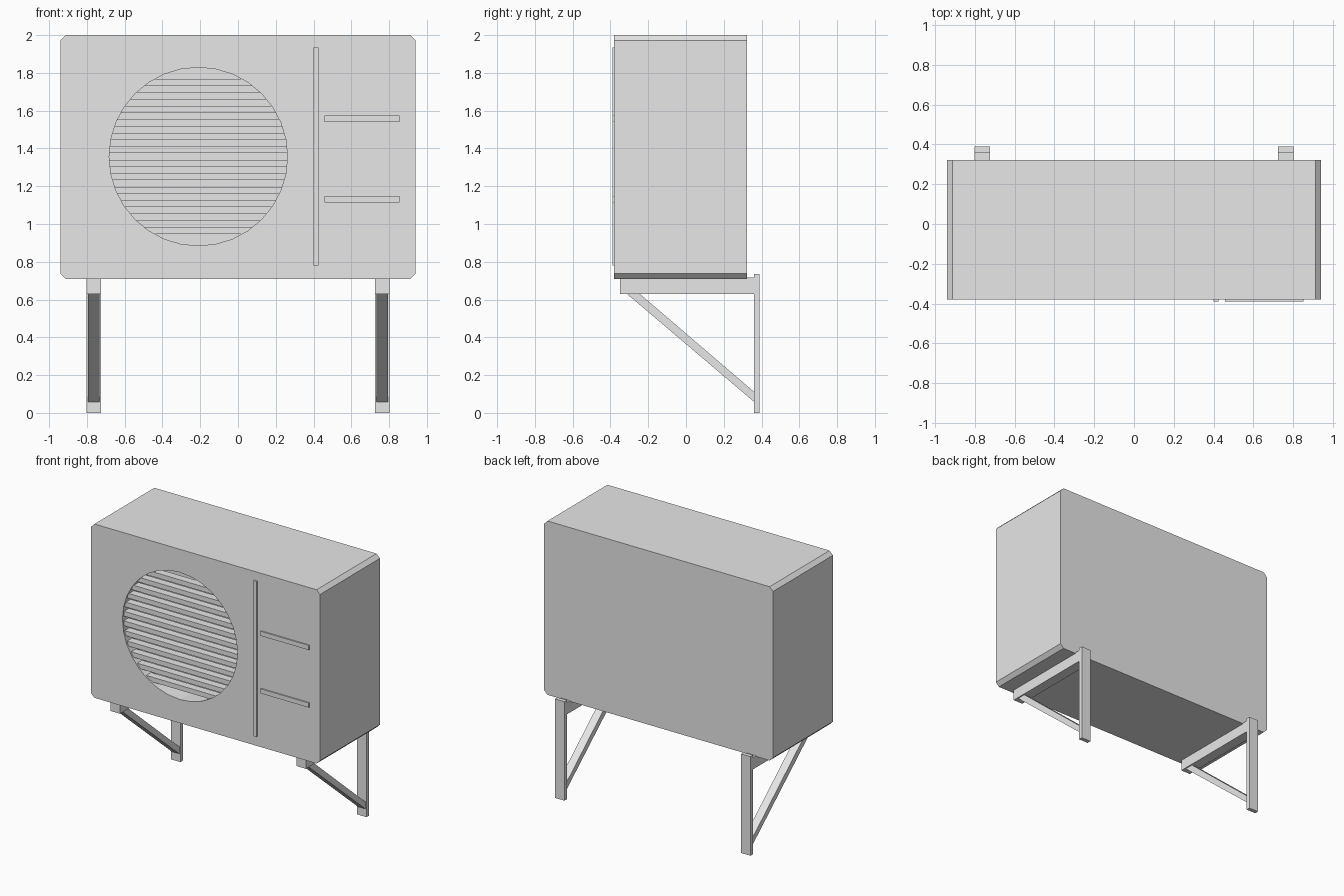
import bpy, bmesh, math

if "Cube" in bpy.data.objects:
    bpy.data.objects.remove(bpy.data.objects["Cube"])

grey = bpy.data.materials.new("light_grey")
grey.diffuse_color = (0.8, 0.8, 0.8, 1)
grey.use_nodes = True
grey.node_tree.nodes["Principled BSDF"].inputs["Base Color"].default_value = grey.diffuse_color


def prism(name, profile, a, b, axis):
    """Extrude a 2D profile from a to b: axis 'x' takes (y, z), 'y' takes (x, z)."""
    bm = bmesh.new()
    place = (lambda p, t: (t, p[0], p[1])) if axis == 'x' else (lambda p, t: (p[0], t, p[1]))
    ends = [[bm.verts.new(place(p, t)) for p in profile] for t in (a, b)]
    bm.faces.new(ends[0])
    bm.faces.new(ends[1][::-1])
    n = len(profile)
    for i in range(n):
        j = (i + 1) % n
        bm.faces.new((ends[0][j], ends[0][i], ends[1][i], ends[1][j]))
    bmesh.ops.recalc_face_normals(bm, faces=bm.faces)
    me = bpy.data.meshes.new(name)
    bm.to_mesh(me)
    bm.free()
    me.materials.append(grey)
    ob = bpy.data.objects.new(name, me)
    bpy.context.collection.objects.link(ob)
    return ob


def box(name, x, y, z):
    return prism(name, [(x[0], z[0]), (x[1], z[0]), (x[1], z[1]), (x[0], z[1])], y[0], y[1], 'y')


# Casing outline with chamfered corners
W, Z0, Z1, C = 0.94, 0.71, 2.0, 0.028
outline = [(-W + C, Z0), (W - C, Z0), (W, Z0 + C), (W, Z1 - C),
           (W - C, Z1), (-W + C, Z1), (-W, Z1 - C), (-W, Z0 + C)]
FRONT, SEAM, BACK = -0.381, -0.23, 0.322
prism("rear_casing", outline, SEAM, BACK, 'y')
panel = prism("front_panel", outline, FRONT, SEAM, 'y')

# Round fan opening cut through the front panel
FX, FZ, R, N = -0.21, 1.357, 0.472, 32
ring = [(FX + R * math.cos(2 * math.pi * i / N), FZ + R * math.sin(2 * math.pi * i / N)) for i in range(N)]
cutter = prism("fan_cutter", ring, FRONT - 0.1, SEAM + 0.1, 'y')
cutter.hide_render = True
mod = panel.modifiers.new("fan_opening", 'BOOLEAN')
mod.operation, mod.object, mod.solver = 'DIFFERENCE', cutter, 'EXACT'
bpy.context.view_layer.objects.active = panel
bpy.ops.object.modifier_apply(modifier=mod.name)
bpy.data.objects.remove(cutter)

# Horizontal grille slats across the opening
H = 0.0356
for i in range(12):
    z = FZ + (i - 5.5) * 2 * H
    reach = min(R, math.sqrt(R * R - max(0, abs(z - FZ) - H / 2) ** 2) + 0.01)
    box(f"grille_slat_{i + 1}", (FX - reach, FX + reach), (FRONT + 0.012, FRONT + 0.07), (z - H / 2, z + H / 2))

# Raised trim on the right of the front panel
TRIM = (FRONT - 0.009, FRONT)
box("vertical_trim", (0.40, 0.425), TRIM, (0.78, 1.935))
for i, z in enumerate((1.13, 1.557)):
    box(f"horizontal_trim_{i + 1}", (0.459, 0.854), TRIM, (z - 0.017, z + 0.017))

# Wall brackets: post, arm and diagonal brace on each side
for side, x in (("left", -0.764), ("right", 0.764)):
    wide = (x - 0.039, x + 0.039)
    box(side + "_bracket_post", wide, (0.36, 0.39), (0, 0.735))
    box(side + "_bracket_arm", wide, (-0.35, 0.36), (0.63, 0.716))
    prism(side + "_bracket_brace", [(-0.315, 0.632), (-0.247, 0.632), (0.362, 0.11), (0.362, 0.057)],
          x - 0.03, x + 0.03, 'x')
